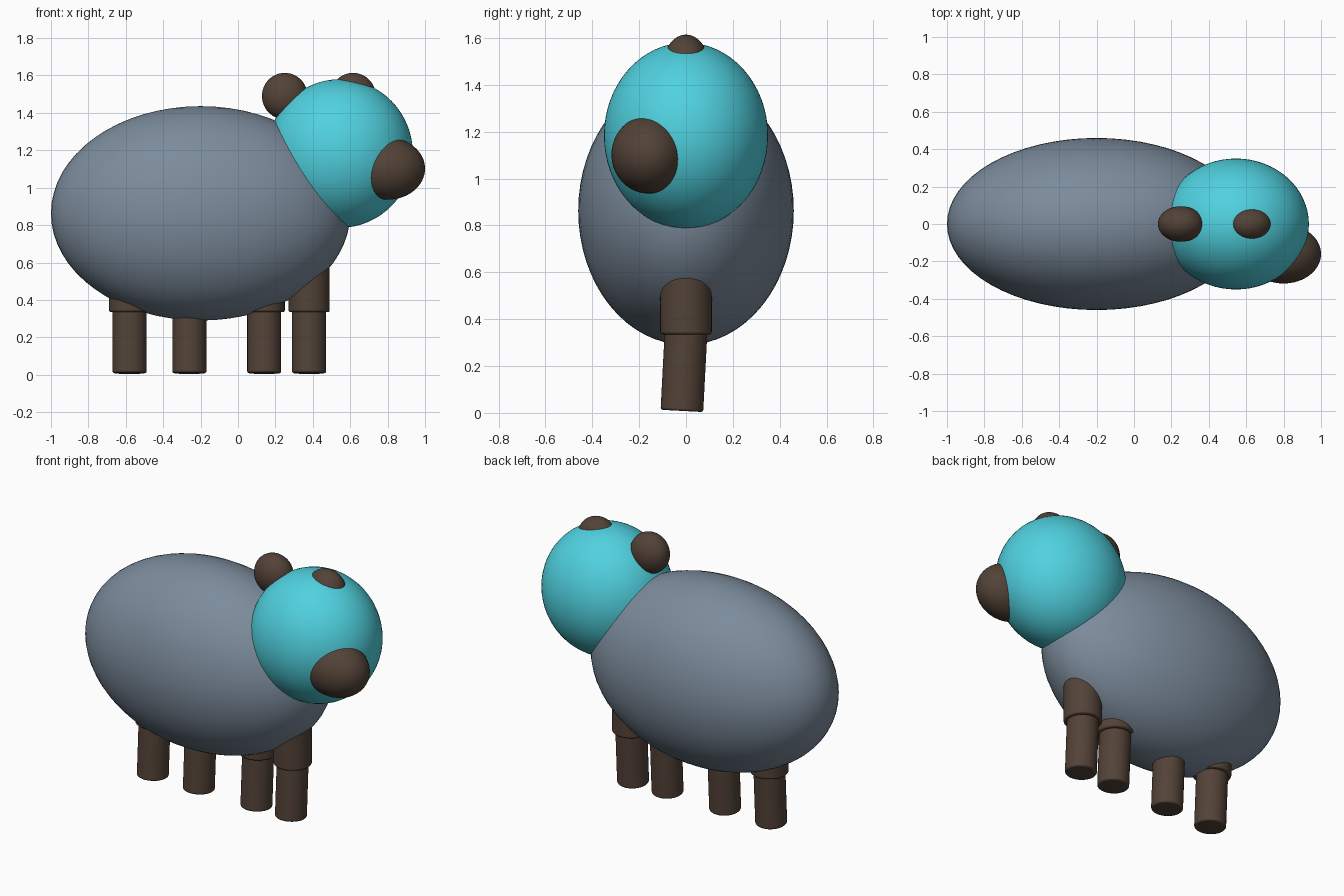
import bpy
import math

if "Cube" in bpy.data.objects:
    bpy.data.objects.remove(bpy.data.objects["Cube"])


def material(name, color):
    m = bpy.data.materials.new(name)
    m.diffuse_color = (*color, 1)
    m.use_nodes = True
    m.node_tree.nodes["Principled BSDF"].inputs["Base Color"].default_value = m.diffuse_color
    return m


slate = material("slate", (0.20, 0.26, 0.33))
turquoise = material("turquoise", (0.08, 0.64, 0.74))
brown = material("brown", (0.085, 0.055, 0.038))


def ellipsoid(name, center, radii, mat):
    bpy.ops.mesh.primitive_uv_sphere_add(segments=64, ring_count=32, radius=1, location=center)
    ob = bpy.context.object
    ob.name = name
    ob.scale = radii
    bpy.ops.object.transform_apply(location=False, rotation=False, scale=True)
    bpy.ops.object.shade_smooth()
    ob.data.materials.append(mat)
    return ob


def rod(name, center, radius, depth, tilt=0.0):
    bpy.ops.mesh.primitive_cylinder_add(vertices=48, radius=radius, depth=depth,
                                        location=center, rotation=(tilt, 0, 0))
    ob = bpy.context.object
    ob.name = name
    bpy.ops.object.shade_smooth_by_angle(angle=math.radians(35))
    bevel = ob.modifiers.new("rounded_rim", 'BEVEL')
    bevel.width = 0.01
    bevel.segments = 3
    bevel.limit_method = 'ANGLE'
    ob.data.materials.append(brown)
    return ob


# Body and head
ellipsoid("body", (-0.2, 0, 0.863), (0.8, 0.46, 0.573), slate)
ellipsoid("head", (0.545, 0, 1.183), (0.39, 0.35, 0.397), turquoise)

# Snout, set to the front side of the head
ellipsoid("snout", (0.8, -0.16, 1.102), (0.2, 0.158, 0.166), brown)

# Ears
for name, x in (("rear_ear", 0.25), ("front_ear", 0.615)):
    ellipsoid(name, (x, 0, 1.49), (0.122, 0.095, 0.124), brown)

# Legs in a single row: wide upper part sunk in the body, slightly tilted lower part
tilt = math.radians(-3)
length = 0.335
for i, x in enumerate((-0.58, -0.26, 0.14, 0.38), 1):
    rod(f"upper_leg_{i}", (x, 0, 0.335 + 0.19), 0.11, 0.38)
    y = -math.sin(-tilt) * length / 2
    z = 0.34 - math.cos(tilt) * length / 2 + 0.003
    rod(f"lower_leg_{i}", (x, y, z), 0.091, length, tilt)
